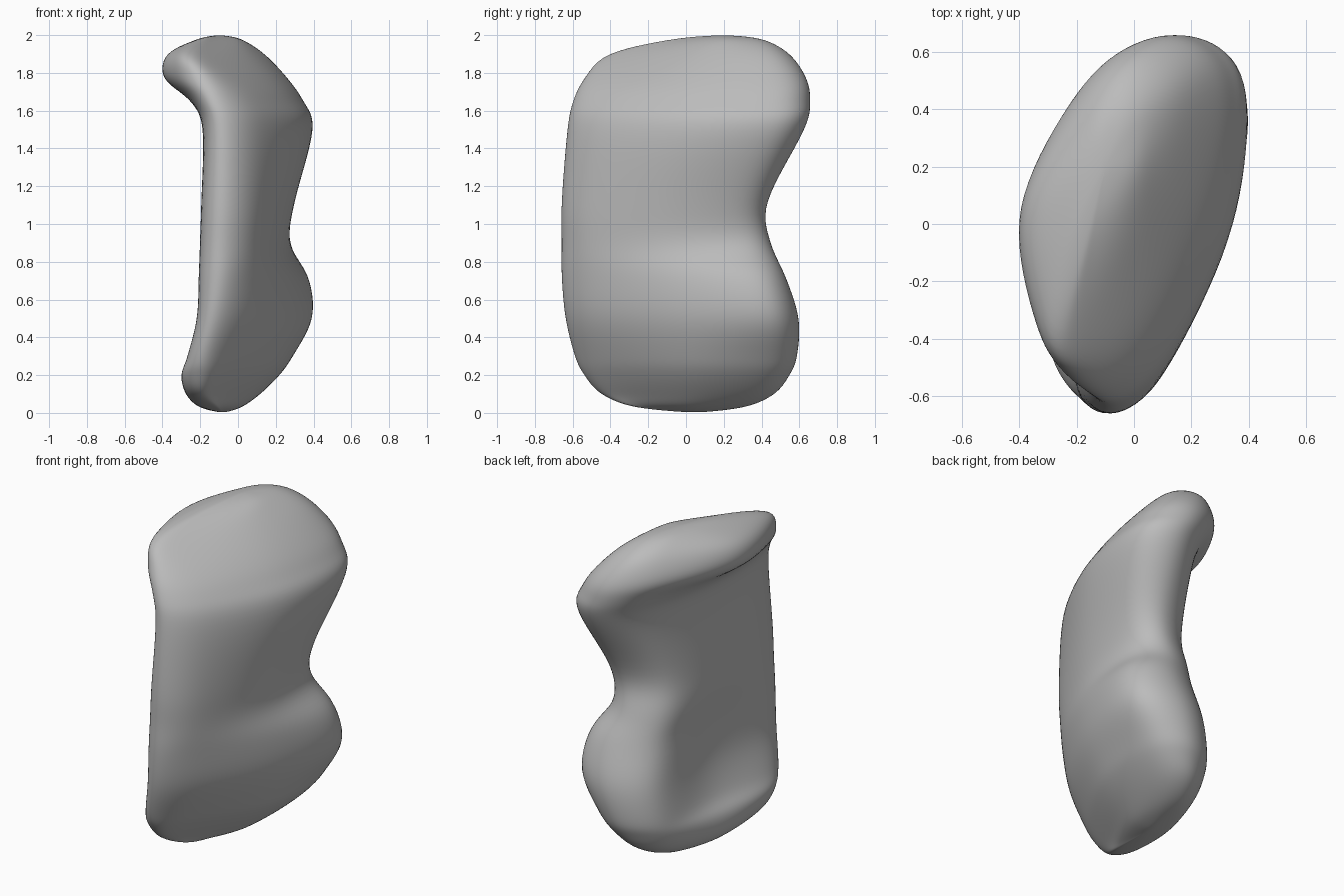
import bpy
import bmesh
from mathutils import Vector

cube = bpy.data.objects.get("Cube")
if cube:
    bpy.data.objects.remove(cube, do_unlink=True)

# Horizontal sections in hundredths: height, front y, back y, then x at the
# front edge, three outer points, the back edge and three inner points
SECTIONS = [
    (3, -27, 31, -12, -8, 1, 1, -5, -13, -20, -19),
    (10, -45, 47, -19, -9, 9, 11, 0, -15, -26, -27),
    (20, -54, 55, -19, -5, 18, 21, 5, -16, -26, -30),
    (30, -59, 59, -18, -1, 24, 28, 8, -15, -20, -27),
    (50, -64, 60, -13, 6, 31, 39, 14, -12, -15, -22),
    (72, -66, 53, -10, 8, 30, 37, 16, -10, -15, -21),
    (90, -66, 45, -9, 9, 25, 26, 10, -12, -17, -20),
    (112, -66, 43, -8, 10, 27, 29, 14, -9, -17, -19),
    (150, -63, 63, -8, 12, 35, 39, 20, -3, -16, -18),
    (165, -60, 66, -12, 7, 29, 34, 14, -9, -24, -23),
    (177, -54, 64, -18, -2, 20, 26, 8, -17, -39, -32),
    (190, -41, 55, -26, -15, 7, 14, 0, -17, -37, -33),
    (198, -6, 40, -17, -12, 0, 1, -4, -13, -20, -21),
]
DEPTHS = (0, 0.12, 0.5, 0.88, 1, 0.88, 0.5, 0.12)
AROUND, ALONG = 10, 7


def spline(a, b, c, d, t):
    """Point on a smooth curve between b and c."""
    return 0.5 * (2 * b + (c - a) * t + (2 * a - 5 * b + 4 * c - d) * t * t
                  + (3 * b - a - 3 * c + d) * t ** 3)


def section_loop(row):
    """Closed smooth loop for one section."""
    z, front, back, *xs = row
    pts = [Vector((x, front + (back - front) * d, z)) / 100
           for x, d in zip(xs, DEPTHS)]
    n = len(pts)
    return [spline(pts[i - 1], pts[i], pts[(i + 1) % n], pts[(i + 2) % n], k / AROUND)
            for i in range(n) for k in range(AROUND)]


# Stack the loops between a bottom and a top pole
bottom, top = Vector((-0.08, 0.05, 0)), Vector((-0.1, 0.2, 2))
loops = [section_loop(row) for row in SECTIONS]
count = len(loops[0])
loops = [[bottom] * count] + loops + [[top] * count]
rings = []
for i in range(len(loops) - 1):
    a, b = loops[max(i - 1, 0)], loops[i]
    c, d = loops[i + 1], loops[min(i + 2, len(loops) - 1)]
    for k in range(ALONG):
        rings.append([spline(*p, k / ALONG) for p in zip(a, b, c, d)])
rings.append(loops[-1])

# Skin the rings
bm = bmesh.new()
grid = [[bm.verts.new(p) for p in ring] for ring in rings]
for low, high in zip(grid, grid[1:]):
    for j in range(count):
        k = (j + 1) % count
        bm.faces.new((low[j], low[k], high[k], high[j]))
bmesh.ops.remove_doubles(bm, verts=bm.verts, dist=0.0005)
for _ in range(8):
    bmesh.ops.smooth_vert(bm, verts=bm.verts, factor=0.5,
                          use_axis_x=True, use_axis_y=True, use_axis_z=True)
bmesh.ops.recalc_face_normals(bm, faces=bm.faces)

mesh = bpy.data.meshes.new("curled_shell")
bm.to_mesh(mesh)
bm.free()
shell = bpy.data.objects.new("curled_shell", mesh)
bpy.context.collection.objects.link(shell)

# Plain grey surface
grey = bpy.data.materials.new("plain_grey")
grey.use_nodes = True
colour = (0.5, 0.5, 0.5, 1)
grey.diffuse_color = colour
grey.node_tree.nodes["Principled BSDF"].inputs["Base Color"].default_value = colour
mesh.materials.append(grey)
for poly in mesh.polygons:
    poly.use_smooth = True
